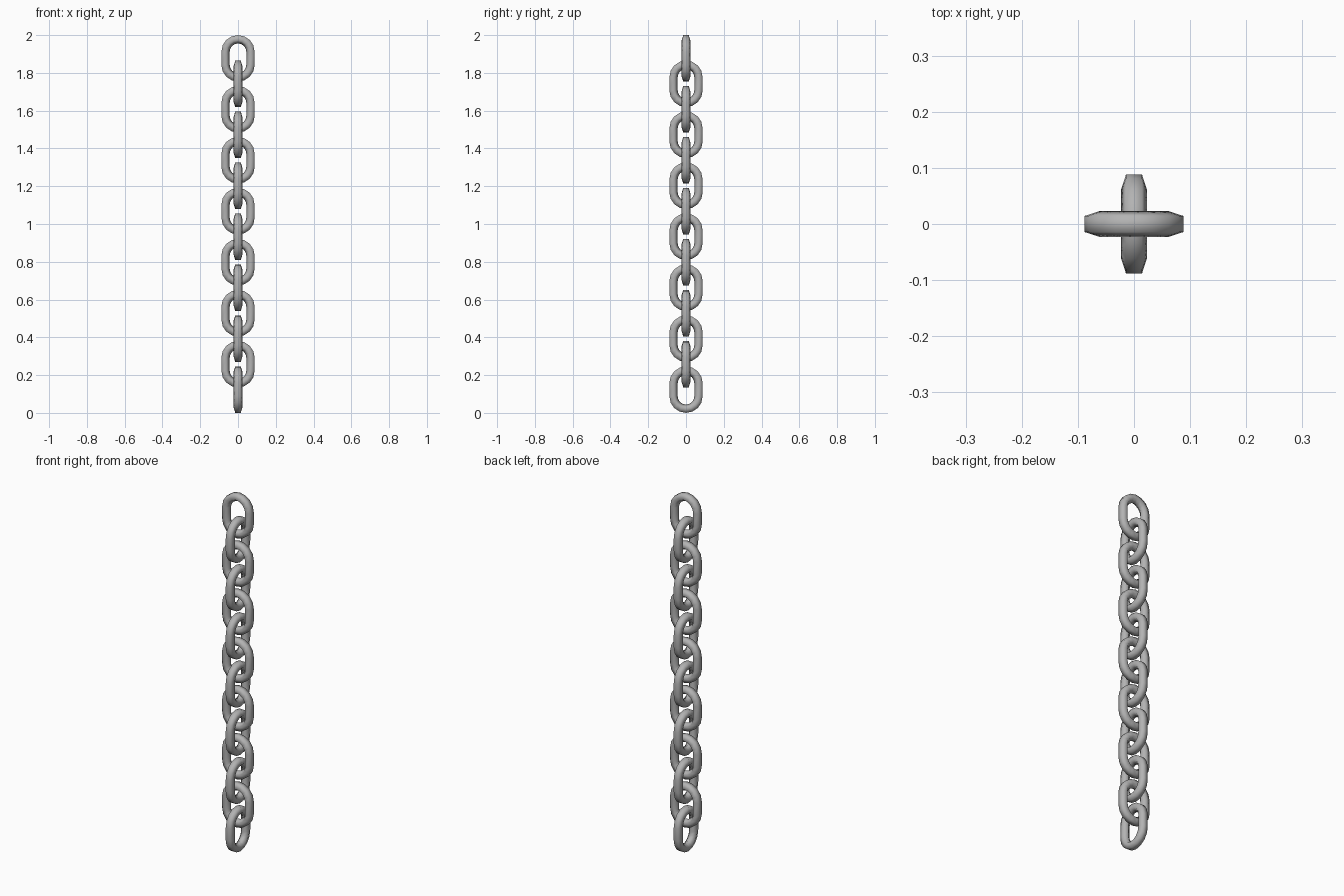
import bpy
import bmesh
from math import sin, cos, pi
from mathutils import Vector

cube = bpy.data.objects.get("Cube")
if cube:
    bpy.data.objects.remove(cube, do_unlink=True)

LINKS = 14
HEIGHT = 0.246                            # outer height of one link
HALF_WIDTH = 0.088                        # outer half width of one link
WIRE = 0.0244                             # wire radius
SIDES = 5                                 # wire cross-section, flat side outward
STEPS = 8                                 # segments per rounded end
PITCH = (2 - HEIGHT) / (LINKS - 1)

steel = bpy.data.materials.new("grey steel")
steel.use_nodes = True
colour = (0.45, 0.45, 0.45, 1)
steel.diffuse_color = colour
steel.node_tree.nodes["Principled BSDF"].inputs["Base Color"].default_value = colour


def link_mesh():
    """Sweep the wire section around a stadium-shaped path in the xz plane."""
    bend = HALF_WIDTH - WIRE * cos(pi / SIDES)
    straight = HEIGHT / 2 - HALF_WIDTH
    bm = bmesh.new()
    rings = []
    for end in (1, -1):
        for step in range(STEPS + 1):
            angle = pi * step / STEPS + (0 if end == 1 else pi)
            outward = Vector((cos(angle), 0, sin(angle)))
            centre = outward * bend + Vector((0, 0, end * straight))
            ring = []
            for k in range(SIDES):
                t = pi + 2 * pi * k / SIDES
                offset = outward * cos(t) + Vector((0, sin(t), 0))
                ring.append(bm.verts.new(centre + offset * WIRE))
            rings.append(ring)
    for i, ring in enumerate(rings):
        following = rings[(i + 1) % len(rings)]
        for k in range(SIDES):
            n = (k + 1) % SIDES
            bm.faces.new((ring[k], ring[n], following[n], following[k]))
    bmesh.ops.recalc_face_normals(bm, faces=bm.faces)
    for face in bm.faces:
        face.smooth = True
    mesh = bpy.data.meshes.new("chain_link")
    bm.to_mesh(mesh)
    bm.free()
    mesh.materials.append(steel)
    return mesh


# Hanging chain, each link a quarter turn from its neighbour
mesh = link_mesh()
for i in range(LINKS):
    link = bpy.data.objects.new(f"chain_link_{i + 1}", mesh)
    link.location.z = HEIGHT / 2 + i * PITCH
    link.rotation_euler.z = pi / 2 if i % 2 == 0 else 0
    bpy.context.collection.objects.link(link)
